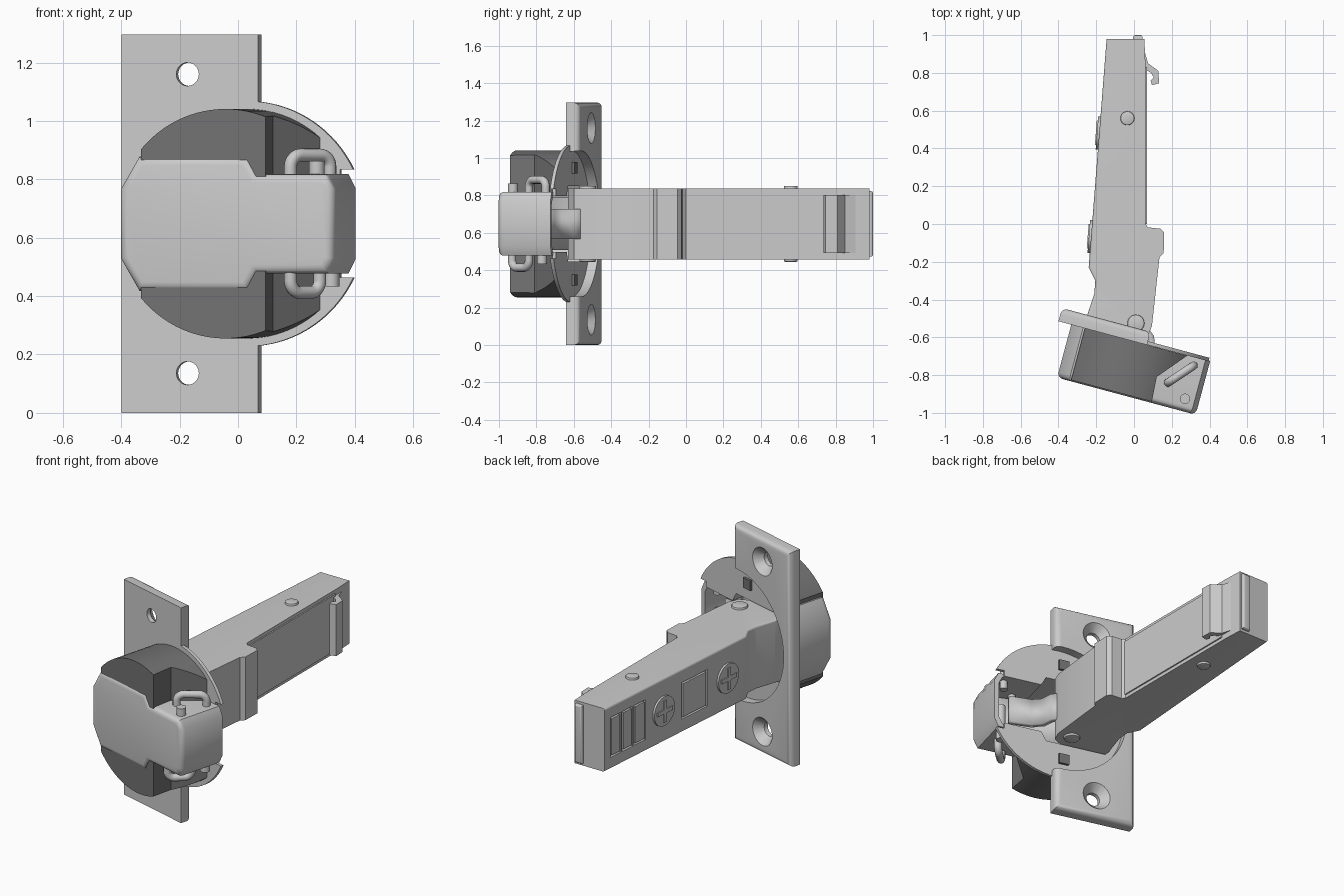
import bpy, bmesh
from math import pi, cos, sin, radians, atan2
from mathutils import Matrix, Vector

if "Cube" in bpy.data.objects:
    bpy.data.objects.remove(bpy.data.objects["Cube"])

ZC = 0.648
CUP = Matrix.Translation((0.03, -0.63, ZC)) @ Matrix.Rotation(radians(-15), 4, 'Z')   # tilted cup frame
MID = Matrix.Translation((0, 0, ZC))
dark = bpy.data.materials.new("dark_plastic")
dark.diffuse_color = (0.17, 0.17, 0.17, 1)
dark.use_nodes = True
dark.node_tree.nodes["Principled BSDF"].inputs["Base Color"].default_value = dark.diffuse_color


def link(name, me, M):
    ob = bpy.data.objects.new(name, me)
    bpy.context.collection.objects.link(ob)
    ob.matrix_world = M
    return ob


def prism(name, pts, a, b, axis='z', M=MID, bevel=0, where=None, seg=4):
    """Extrude a 2D outline along z (points x,y) or y (points x,z)."""
    bm = bmesh.new()
    P = (lambda p, t: (p[0], p[1], t)) if axis == 'z' else (lambda p, t: (p[0], t, p[1]))
    lo = [bm.verts.new(P(p, a)) for p in pts]
    hi = [bm.verts.new(P(p, b)) for p in pts]
    bm.faces.new(lo)
    bm.faces.new(hi)
    n = len(pts)
    for i in range(n):
        j = (i + 1) % n
        bm.faces.new((lo[i], lo[j], hi[j], hi[i]))
    bmesh.ops.recalc_face_normals(bm, faces=bm.faces)
    if bevel:
        es = [e for e in bm.edges if where is None or where((e.verts[0].co + e.verts[1].co) / 2, e)]
        bmesh.ops.bevel(bm, geom=es, offset=bevel, segments=seg, profile=0.5, affect='EDGES', clamp_overlap=True)
    me = bpy.data.meshes.new(name)
    bm.to_mesh(me)
    bm.free()
    return link(name, me, M)


def circle(r, cx=0, cy=0, n=64):
    return [(cx + r * cos(2 * pi * i / n), cy + r * sin(2 * pi * i / n)) for i in range(n)]


def rect(x0, x1, y0, y1):
    return [(x0, y0), (x1, y0), (x1, y1), (x0, y1)]


def cone(name, r0, r1, h0, h1, u, z, M):
    """Tapered cutter along the local y axis."""
    bm = bmesh.new()
    bmesh.ops.create_cone(bm, cap_ends=True, segments=32, radius1=r0, radius2=r1, depth=h1 - h0)
    bm.transform(Matrix.Translation((u, (h0 + h1) / 2, z)) @ Matrix.Rotation(-pi / 2, 4, 'X'))
    me = bpy.data.meshes.new(name)
    bm.to_mesh(me)
    bm.free()
    return link(name, me, M)


def cut(ob, *cutters):
    for c in cutters:
        m = ob.modifiers.new("cut", 'BOOLEAN')
        m.operation, m.object, m.solver = 'DIFFERENCE', c, 'EXACT'
        bpy.context.view_layer.objects.active = ob
        bpy.ops.object.modifier_apply(modifier=m.name)
        bpy.data.objects.remove(c, do_unlink=True)


def tube(name, pts, r):
    cu = bpy.data.curves.new(name, 'CURVE')
    cu.dimensions, cu.bevel_depth, cu.bevel_resolution, cu.use_fill_caps = '3D', r, 4, True
    s = cu.splines.new('POLY')
    s.points.add(len(pts) - 1)
    for p, q in zip(s.points, pts):
        p.co = (*q, 1)
    return link(name, cu, MID)


def ribbon(name, pts, h, t):
    """Bent sheet-metal strip standing along z."""
    vs = [(x, y, z) for x, y in pts for z in (-h, h)]
    fs = [(2 * i, 2 * i + 1, 2 * i + 3, 2 * i + 2) for i in range(len(pts) - 1)]
    me = bpy.data.meshes.new(name)
    me.from_pydata(vs, [], fs)
    ob = link(name, me, MID)
    m = ob.modifiers.new("thick", 'SOLIDIFY')
    m.thickness, m.offset = t, 0
    return ob


# mounting plate with round opening and countersunk holes
plate = prism("mounting_plate", rect(-0.445, 0.04, -ZC, ZC), 0, 0.072, 'y', CUP, 0.03,
              lambda c, e: c.y > 0.06)
cut(plate, prism("c", circle(0.39), -0.2, 0.3, 'y', CUP))
for s in (1, -1):
    cut(plate, cone("c", 0.04, 0.04, -0.1, 0.2, -0.21, s * 0.512, CUP))
    cut(plate, cone("c", 0.035, 0.09, 0.02, 0.08, -0.21, s * 0.512, CUP))

# steel cup housing
half = [(-0.375, 0.12), (-0.31, 0.23), (0.08, 0.23), (0.113, 0.17), (0.36, 0.17), (0.385, 0.12)]
outline = half + [(u, -z) for u, z in reversed(half)]


def inset(k, kz):
    return [(u * k, z * kz) for u, z in outline]


housing = prism("cup_housing", outline, -0.29, 0.005, 'y', CUP, 0.03, lambda c, e: c.y < -0.2)
cut(housing, prism("c", inset(0.93, 0.88), -0.26, 0.3, 'y', CUP))

# dark plastic body either side of the housing
body = prism("cup_body", circle(0.393, n=96), -0.283, 0.0, 'y', CUP)
cut(body, prism("c", inset(0.96, 0.95), -0.5, 0.3, 'y', CUP),
    prism("c", [(0.15, -0.4), (0.134, -0.15), (0.26, 0), (0.6, 0.1), (0.6, -0.4)], -1, 1, 'z', CUP),
    prism("c", rect(-0.6, -0.3, -1, 1), -0.5, 0.3, 'y', CUP))
body.data.materials.append(dark)

# thin round flange
flange = prism("cup_flange", circle(0.42, n=96), 0.001, 0.02, 'y', CUP)
cut(flange, prism("c", inset(0.93, 0.88), -0.2, 0.3, 'y', CUP),
    prism("c", rect(0.33, 0.6, -0.185, 0.185), -0.2, 0.3, 'y', CUP))
for s in (1, -1):
    tab = prism("flange_tab", rect(-0.06, 0.0, s * 0.3 - 0.03, s * 0.3 + 0.03), 0, 0.035, 'y', CUP)
    tab.data.materials.append(dark)

# hinge arm
arm_pts = [(-0.145, 0.98), (0.055, 0.98), (0.06, 0.86), (0.06, 0.0), (0.075, -0.018), (0.14, -0.025),
           (0.16, -0.045), (0.157, -0.155), (0.135, -0.175), (0.095, -0.54), (0.07, -0.60), (0.0, -0.63),
           (-0.26, -0.56), (-0.25, -0.49), (-0.21, -0.37), (-0.205, -0.30), (-0.24, -0.23)]
arm = prism("hinge_arm", arm_pts, -0.19, 0.19, bevel=0.025,
            where=lambda c, e: c.x < -0.12 and c.y > -0.5 and abs(c.z) > 0.1)

# details on the sloping left face, placed in a frame on that face
FACE = MID @ Matrix.Translation((-0.145, 0.98, 0)) @ Matrix.Rotation(atan2(-1.21, -0.095), 4, 'Z')
# frame x runs toward the cup, -y points out of the face


def groove(x0, x1, h, w=0.01):
    for a, b, c, d in ((x0, x1, h - w, h), (x0, x1, -h, w - h), (x0, x0 + w, -h, h), (x1 - w, x1, -h, h)):
        cut(arm, prism("c", rect(a, b, c, d), -0.012, 0.05, 'y', FACE))


side = -1 if (FACE.to_3x3() @ Vector((0, 1, 0))).x > 0 else 1
for x in (0.50, 1.05):
    screw = prism("adjusting_screw", circle(0.088, x, 0, 40), -0.03, 0.012, 'y',
                  FACE @ Matrix.Diagonal((1, side, 1, 1)))
    for a, b in ((0.065, 0.012), (0.012, 0.065)):
        cross = prism("screw_cross", rect(x - a, x + a, -b, b), 0, 0.018, 'y',
                      FACE @ Matrix.Diagonal((1, side, 1, 1)))
groove(0.66, 0.88, 0.11)
for x0, x1 in ((0.05, 0.14), (0.15, 0.24), (0.25, 0.35)):
    groove(x0, x1, 0.12)

# panel on the right side, end lug and release clip
prism("side_panel", rect(0.04, 0.068, 0.0, 0.83), -0.17, 0.17)
prism("end_lug", rect(-0.005, 0.045, 0.9, 1.0), -0.175, 0.175, bevel=0.012, where=lambda c, e: c.y > 0.99)
prism("release_clip", [(0.04, 0.97), (0.06, 0.90), (0.075, 0.85), (0.13, 0.81), (0.132, 0.745), (0.095, 0.735),
                       (0.088, 0.76), (0.105, 0.775), (0.09, 0.80), (0.04, 0.83)], -0.155, 0.155)

# rivets through the arm
for x, y, r in ((-0.035, 0.56, 0.037), (0.01, -0.525, 0.045)):
    prism("arm_rivet", circle(r, x, y, 32), -0.203, 0.203, bevel=0.006, where=lambda c, e: abs(c.z) > 0.15, seg=2)

# links from arm into cup
ribbon("outer_link", [(0.04, -0.53), (0.09, -0.60), (0.095, -0.67), (0.14, -0.72), (0.26, -0.77)], 0.08, 0.035)
ribbon("inner_link", [(-0.15, -0.5), (-0.1, -0.65), (0.03, -0.79), (0.15, -0.86), (0.27, -0.92)], 0.14, 0.03)

# pins and wire staples at the cup's thick end
for s, pin, a, b in ((1, (0.27, -0.925), (0.18, -0.84), (0.315, -0.75)),
                     (-1, (0.32, -0.77), (0.18, -0.93), (0.28, -0.84))):
    prism("link_pin", circle(0.027, *pin, 24), 0, s * 0.215)
    A, B = Vector((*a, 0)), Vector((*b, 0))
    d = (B - A).normalized()
    r, top = 0.04, 0.235
    arc = [i * pi / 16 for i in range(9)]
    Z = Vector((0, 0, s))
    pts = [A + Z * 0.1] + [A + d * r * (1 - cos(t)) + Z * (top - r + r * sin(t)) for t in arc]
    pts += [B - d * r * (1 - cos(t)) + Z * (top - r + r * sin(t)) for t in reversed(arc)] + [B + Z * 0.1]
    tube("wire_staple", pts, 0.022)

# smooth shading with crisp edges
for ob in list(bpy.context.scene.objects):
    bpy.ops.object.select_all(action='DESELECT')
    ob.select_set(True)
    bpy.context.view_layer.objects.active = ob
    if ob.type == 'CURVE':
        bpy.ops.object.convert(target='MESH')
    bpy.ops.object.shade_smooth_by_angle(angle=radians(35))
